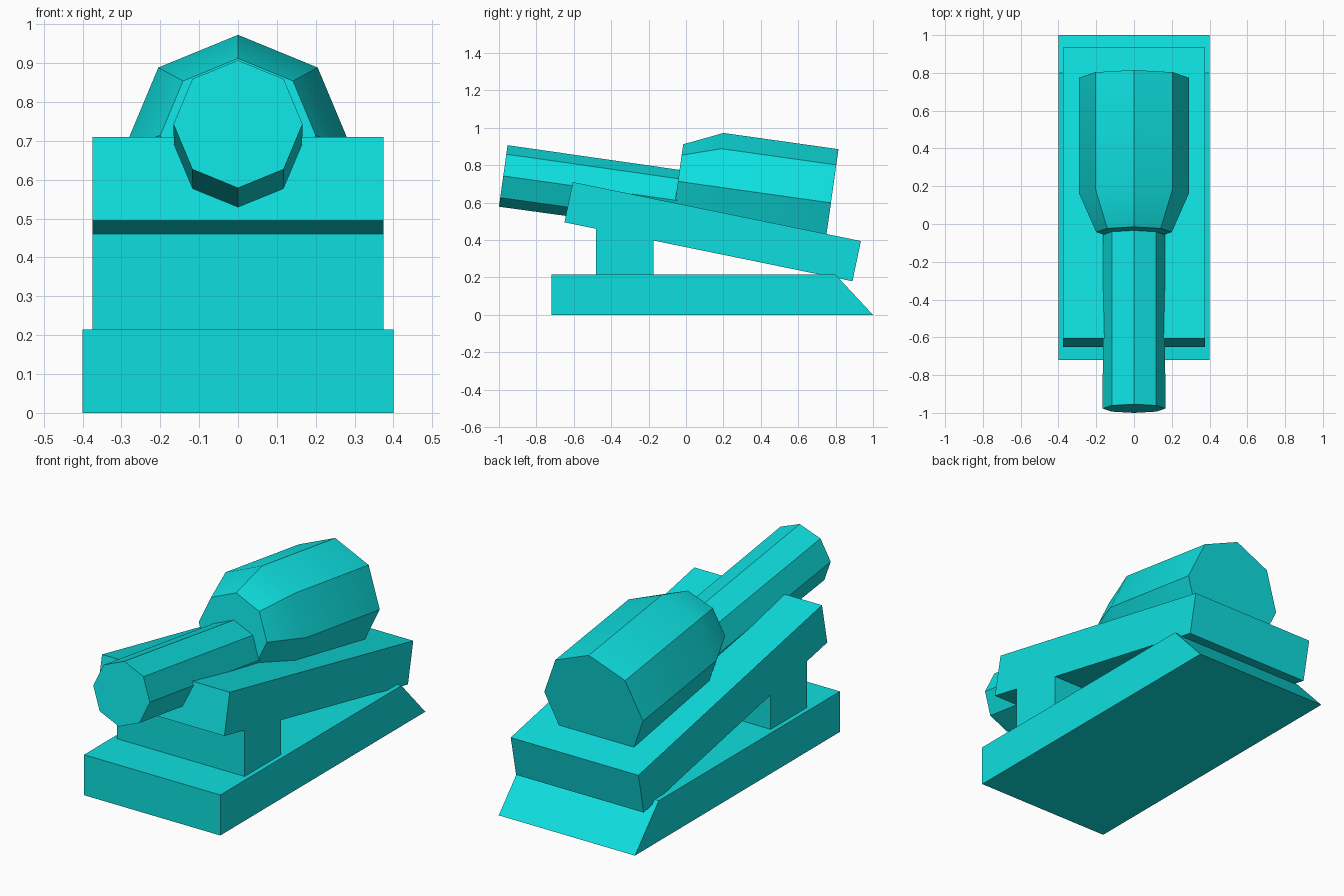
import bpy
import bmesh
import math
from mathutils import Matrix

default = bpy.data.objects.get("Cube")
if default:
    bpy.data.objects.remove(default, do_unlink=True)

# One flat colour for the whole model
COLOUR = (0.0045, 0.74, 0.74, 1.0)
cyan = bpy.data.materials.new("bright_cyan")
cyan.use_nodes = True
cyan.diffuse_color = COLOUR
cyan.node_tree.nodes["Principled BSDF"].inputs["Base Color"].default_value = COLOUR


def finish(name, bm):
    """Turn a bmesh into a named object, smooth over shallow edges only."""
    bmesh.ops.recalc_face_normals(bm, faces=bm.faces)
    mesh = bpy.data.meshes.new(name)
    bm.to_mesh(mesh)
    bm.free()
    mesh.shade_smooth()
    mesh.set_sharp_from_angle(angle=math.radians(30))
    mesh.materials.append(cyan)
    obj = bpy.data.objects.new(name, mesh)
    bpy.context.collection.objects.link(obj)
    return obj


def side_profile(name, points, half_width):
    """Extrude a (y, z) outline across x, symmetric about the centre."""
    bm = bmesh.new()
    face = bm.faces.new([bm.verts.new((-half_width, y, z)) for y, z in points])
    moved = bmesh.ops.extrude_face_region(bm, geom=[face])["geom"]
    verts = [v for v in moved if isinstance(v, bmesh.types.BMVert)]
    bmesh.ops.translate(bm, verts=verts, vec=(2 * half_width, 0, 0))
    return finish(name, bm)


def octagon_tube(name, rings, centre, tilt):
    """Loft octagons, given as (distance, radius), along a tilted y axis."""
    bm = bmesh.new()
    loops = []
    for dist, radius in rings:
        angles = [i * math.tau / 8 for i in range(8)]
        loops.append([bm.verts.new((radius * math.sin(a), dist, radius * math.cos(a)))
                      for a in angles])
    for a, b in zip(loops, loops[1:]):
        for i in range(8):
            j = (i + 1) % 8
            bm.faces.new((a[i], a[j], b[j], b[i]))
    bm.faces.new(loops[0])
    bm.faces.new(loops[-1])
    bm.transform(Matrix.Translation(centre) @ Matrix.Rotation(-tilt, 4, 'X'))
    return finish(name, bm)


TILT = math.radians(8)

# Base slab with a sloped rear end
side_profile("base", [(-0.72, 0), (1.0, 0), (0.80, 0.215), (-0.72, 0.215)], 0.4)

# Upright support between base and deck
side_profile("support_post", [(-0.48, 0.2), (-0.175, 0.2), (-0.175, 0.5), (-0.48, 0.55)], 0.375)

# Sloping deck
side_profile("sloped_deck", [(-0.65, 0.495), (0.89, 0.18), (0.935, 0.395), (-0.605, 0.71)], 0.375)

# Long front barrel
octagon_tube("barrel", [(0, 0.166), (1.0, 0.163)], (0, -0.977, 0.743), TILT)

# Wide rear body with a tapered nose
octagon_tube("rear_body", [(0, 0.2), (0.205, 0.29), (0.826, 0.29)], (0, -0.043, 0.714), TILT)
